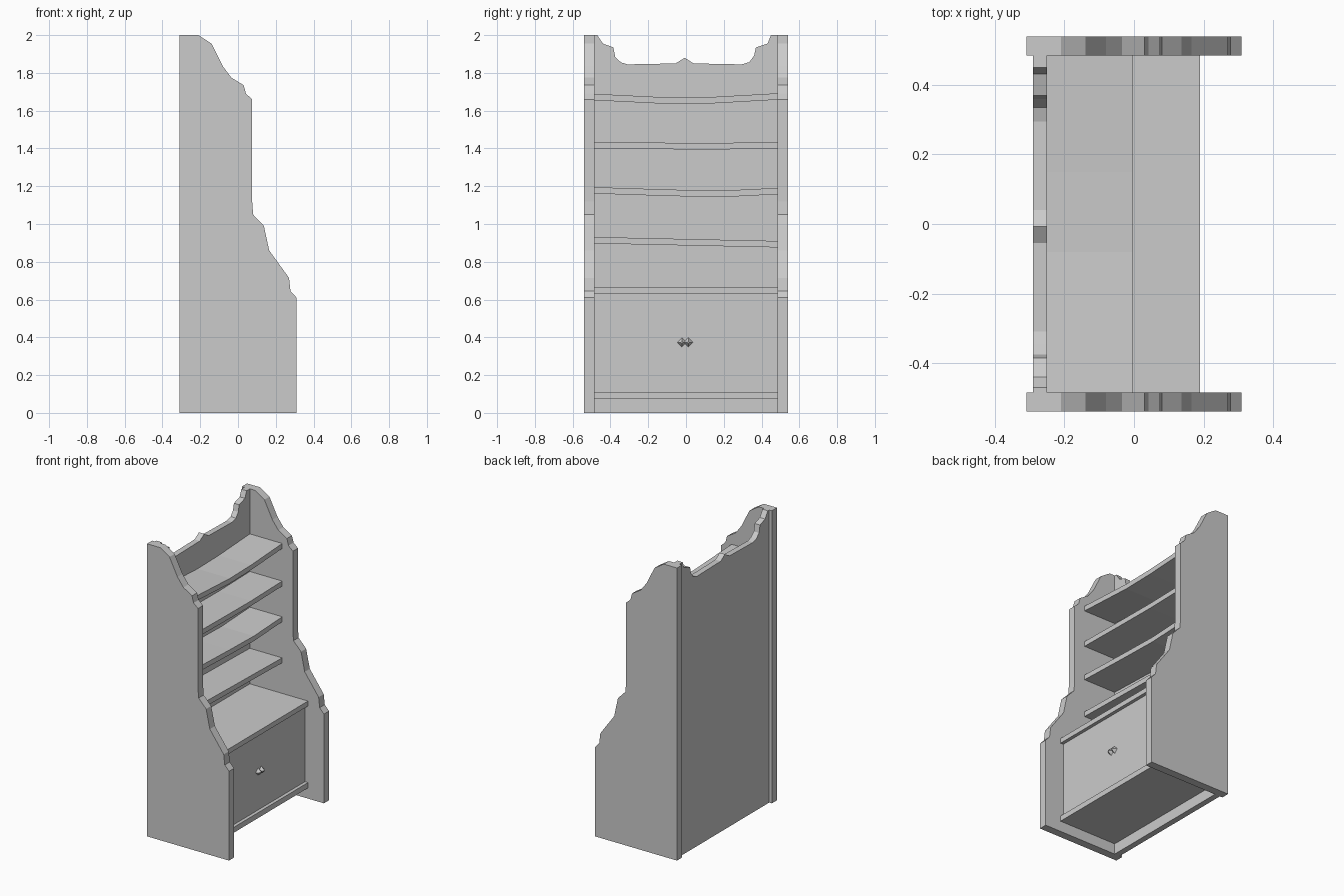
import bpy, math

if "Cube" in bpy.data.objects:
    bpy.data.objects.remove(bpy.data.objects["Cube"])


def extrude(name, outline, axis, a, b):
    """Extrude a 2D outline along 'x' (outline is y,z) or 'y' (outline is x,z)."""
    put = (lambda p, d: (d, p[0], p[1])) if axis == 'x' else (lambda p, d: (p[0], d, p[1]))
    n = len(outline)
    verts = [put(p, a) for p in outline] + [put(p, b) for p in outline]
    faces = [tuple(range(n)), tuple(range(2 * n - 1, n - 1, -1))]
    faces += [(i, i + n, (i + 1) % n + n, (i + 1) % n) for i in range(n)]
    if axis == 'x':
        faces = [f[::-1] for f in faces]
    mesh = bpy.data.meshes.new(name)
    mesh.from_pydata(verts, [], faces)
    mesh.update()
    obj = bpy.data.objects.new(name, mesh)
    bpy.context.collection.objects.link(obj)
    return obj


W = 0.485  # half width between the side panels

# Stepped side panels
side = [(-0.31, 0), (0.31, 0), (0.31, 0.61), (0.278, 0.645), (0.27, 0.715),
        (0.165, 0.86), (0.137, 0.99), (0.08, 1.05), (0.075, 1.12), (0.075, 1.66),
        (0.042, 1.69), (0.03, 1.735), (-0.035, 1.775), (-0.08, 1.835),
        (-0.14, 1.955), (-0.21, 2.0), (-0.31, 2.0)]
extrude("side_panel_left", side, 'y', -0.54, -W)
extrude("side_panel_right", side, 'y', W, 0.54)

# Back board with a carved top edge
back = [(-W, 0), (W, 0), (W, 2.0), (0.45, 2.0), (0.432, 1.955), (0.37, 1.935),
        (0.36, 1.89), (0.335, 1.857), (0.295, 1.845), (0.04, 1.85), (-0.007, 1.88),
        (-0.055, 1.85), (-0.31, 1.845), (-0.345, 1.856), (-0.375, 1.885),
        (-0.385, 1.935), (-0.44, 1.955), (-0.47, 2.0), (-W, 2.0)]
extrude("back_board", back, 'x', -0.29, -0.25)

# Sagging upper shelves: top edge line for each, as (y, z)
shelves = [
    [(-W, 1.689), (-0.08, 1.669), (0.15, 1.673), (W, 1.692)],
    [(-W, 1.435), (-0.1, 1.43), (0.15, 1.428), (W, 1.435)],
    [(-W, 1.195), (-0.08, 1.182), (0.18, 1.176), (W, 1.191)],
    [(-W, 0.931), (W, 0.91)],
]
for i, top in enumerate(shelves):
    low = [(y, z - 0.034) for y, z in top]
    extrude(f"upper_shelf_{i + 1}", low + top[::-1], 'x', -0.25, -0.005)


# Cabinet top, floor and door
def board(name, z0, z1, x0, x1):
    extrude(name, [(-W, z0), (W, z0), (W, z1), (-W, z1)], 'x', x0, x1)


board("cabinet_top", 0.633, 0.667, -0.25, 0.19)
board("cabinet_floor", 0.073, 0.11, -0.25, 0.19)
board("cabinet_door", 0.11, 0.633, 0.135, 0.167)

# Pair of pointed diamond knobs
for name, y in (("knob_left", -0.022), ("knob_right", 0.012)):
    bpy.ops.mesh.primitive_cone_add(vertices=4, radius1=0.025, radius2=0.006, depth=0.023,
                                    location=(0.1785, y, 0.373),
                                    rotation=(0, math.pi / 2, 0))
    bpy.context.object.name = name
